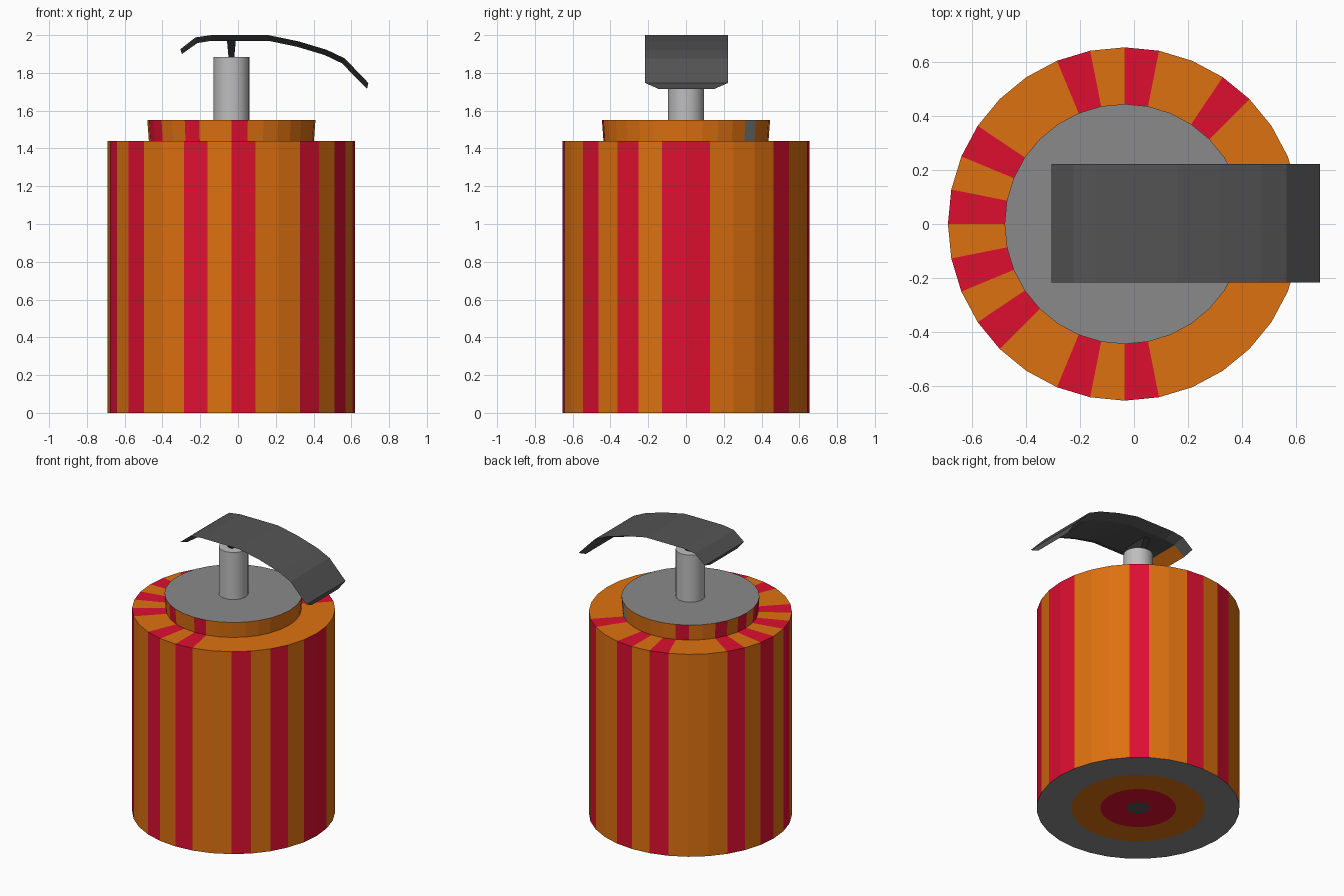
import bpy, bmesh, math

if "Cube" in bpy.data.objects:
    bpy.data.objects.remove(bpy.data.objects["Cube"])

SIDES = 32
CX = -0.035  # axis of the round parts


def srgb(*c):
    return [((v / 255 + 0.055) / 1.055) ** 2.4 if v > 10 else v / 255 / 12.92 for v in c] + [1]


def material(name, *c):
    m = bpy.data.materials.new(name)
    m.diffuse_color = srgb(*c)
    m.use_nodes = True
    m.node_tree.nodes["Principled BSDF"].inputs["Base Color"].default_value = m.diffuse_color
    return m


MATS = [material("orange", 222, 113, 16), material("red", 222, 15, 48),
        material("mid_grey", 138, 138, 138), material("dark_grey", 84, 84, 84),
        material("light_grey", 190, 190, 190), material("black", 45, 45, 45)]
ORANGE, RED, GREY, DARK, LIGHT, BLACK = range(6)


def finish(name, bm):
    bmesh.ops.recalc_face_normals(bm, faces=bm.faces)
    me = bpy.data.meshes.new(name)
    bm.to_mesh(me)
    bm.free()
    for m in MATS:
        me.materials.append(m)
    ob = bpy.data.objects.new(name, me)
    bpy.context.collection.objects.link(ob)
    return ob


def lathe(name, profile, colour):
    """Revolve (radius, z) points; colour(band, segment) gives the material."""
    bm = bmesh.new()
    rings = []
    for r, z in profile:
        if r == 0:
            rings.append([bm.verts.new((CX, 0, z))] * SIDES)
        else:
            rings.append([bm.verts.new((CX + r * math.cos(math.tau * k / SIDES),
                                        r * math.sin(math.tau * k / SIDES), z))
                          for k in range(SIDES)])
    for b in range(len(rings) - 1):
        lo, hi = rings[b], rings[b + 1]
        for k in range(SIDES):
            n = (k + 1) % SIDES
            corners = list(dict.fromkeys([lo[k], lo[n], hi[n], hi[k]]))
            bm.faces.new(corners).material_index = colour(b, k)
    return finish(name, bm)


# Striped body: target rings below, striped wall, partly striped shoulder
RIM_RED = {4, 7, 9, 13, 15, 17, 19, 22, 24}
WALL_RED = RIM_RED | {27, 29, 31, 0}


def body_colour(b, k):
    if b < 4:
        return (DARK, RED, ORANGE, GREY)[b]
    return RED if k in (WALL_RED if b == 4 else RIM_RED) else ORANGE


lathe("body", [(0, 0), (0.075, 0), (0.245, 0), (0.43, 0), (0.655, 0),
               (0.655, 1.44), (0.437, 1.44)], body_colour)

# Raised lid with a striped edge and grey top
LID_RED = {10, 13, 15, 17, 18, 21, 24}


def lid_colour(b, k):
    if b == 1 or k == 4:
        return GREY
    return RED if k in LID_RED else ORANGE


lathe("lid", [(0.437, 1.44), (0.445, 1.55), (0, 1.55)], lid_colour)

# Post
post = lathe("post", [(0.095, 1.55), (0.095, 1.885), (0, 1.885)], lambda b, k: LIGHT)
post.data.shade_smooth()
bpy.context.view_layer.objects.active = post
post.select_set(True)
bpy.ops.object.shade_smooth_by_angle(angle=math.radians(30))

# Stem: small flared plate between post and lever
bm = bmesh.new()
bmesh.ops.create_cube(bm, size=1)
for v in bm.verts:
    top = v.co.z > 0
    v.co = (CX + math.copysign(0.024 if top else 0.015, v.co.x),
            math.copysign(0.10 if top else 0.03, v.co.y), 1.98 if top else 1.88)
for f in bm.faces:
    f.material_index = BLACK
finish("stem", bm)

# Curved lever: strip with a narrower underside, orange below the short end
TOP = [(-0.305, 1.925), (-0.225, 1.988), (-0.14, 2.0), (0.16, 2.0), (0.32, 1.967),
       (0.47, 1.922), (0.565, 1.877), (0.69, 1.747)]
LOW = [(-0.297, 1.9), (-0.215, 1.958), (-0.14, 1.97), (0.16, 1.97), (0.31, 1.939),
       (0.46, 1.894), (0.55, 1.851), (0.683, 1.715)]
bm = bmesh.new()
rows = [[bm.verts.new(p) for p in ((tx, -0.217, tz), (tx, 0.223, tz),
                                   (lx, 0.15, lz), (lx, -0.145, lz))]
        for (tx, tz), (lx, lz) in zip(TOP, LOW)]
for i, (a, b) in enumerate(zip(rows, rows[1:])):
    for j in range(4):
        n = (j + 1) % 4
        f = bm.faces.new((a[j], a[n], b[n], b[j]))
        f.material_index = ORANGE if i == 0 and j == 2 else DARK
for end in (rows[0], rows[-1]):
    bm.faces.new(end).material_index = DARK
finish("lever", bm)
